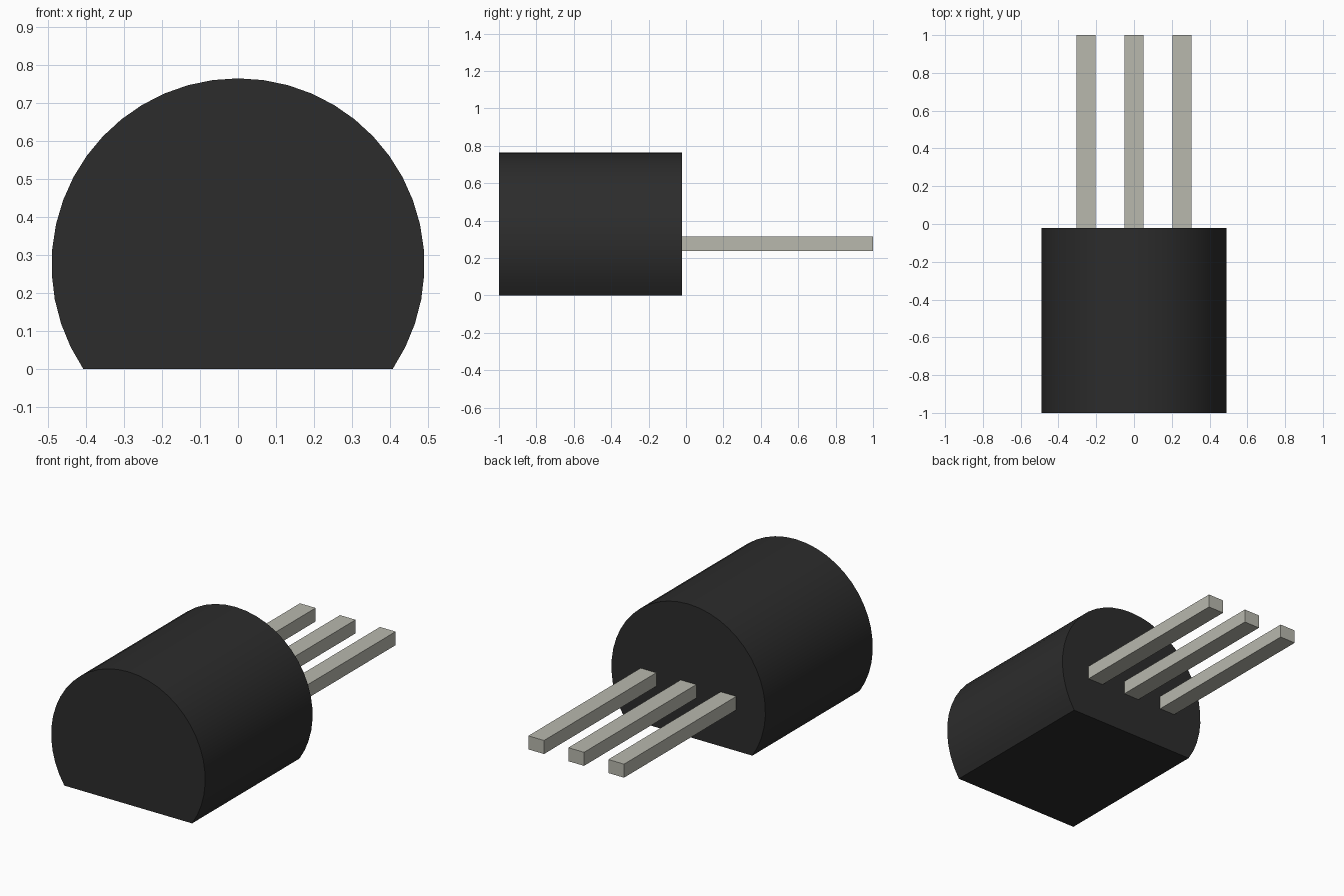
import bpy, bmesh, math

if "Cube" in bpy.data.objects:
    bpy.data.objects.remove(bpy.data.objects["Cube"])

def material(name, color):
    m = bpy.data.materials.new(name)
    m.diffuse_color = color
    m.use_nodes = True
    m.node_tree.nodes["Principled BSDF"].inputs["Base Color"].default_value = m.diffuse_color
    return m

black = material("black_plastic", (0.025, 0.025, 0.025, 1))
metal = material("tinned_metal", (0.48, 0.48, 0.42, 1))

def extrude_profile(name, profile, y0, y1, mat):
    """Extrude an XZ profile along y."""
    bm = bmesh.new()
    face = bm.faces.new([bm.verts.new((x, y0, z)) for x, z in profile])
    new = bmesh.ops.extrude_face_region(bm, geom=[face])["geom"]
    moved = [v for v in new if isinstance(v, bmesh.types.BMVert)]
    bmesh.ops.translate(bm, verts=moved, vec=(0, y1 - y0, 0))
    bmesh.ops.recalc_face_normals(bm, faces=bm.faces[:])
    mesh = bpy.data.meshes.new(name)
    bm.to_mesh(mesh)
    bm.free()
    mesh.materials.append(mat)
    obj = bpy.data.objects.new(name, mesh)
    bpy.context.collection.objects.link(obj)
    return obj

# Body: round case with a flat underside
R, CZ, STEPS = 0.491, 0.274, 32
start = -math.asin(CZ / R)
sweep = math.pi - 2 * start
angles = [start + sweep * i / STEPS for i in range(STEPS + 1)]
arc = [(R * math.cos(a), CZ + R * math.sin(a)) for a in angles]
body = extrude_profile("body", arc, -1.0, -0.022, black)
bpy.context.view_layer.objects.active = body
body.select_set(True)
bpy.ops.object.shade_smooth_by_angle(angle=math.radians(30))

# Three straight leads out of the back
for label, x in (("left", -0.255), ("middle", 0.0), ("right", 0.255)):
    rect = [(x - 0.05, 0.236), (x + 0.05, 0.236), (x + 0.05, 0.314), (x - 0.05, 0.314)]
    extrude_profile("lead_" + label, rect, -0.024, 1.0, metal)
